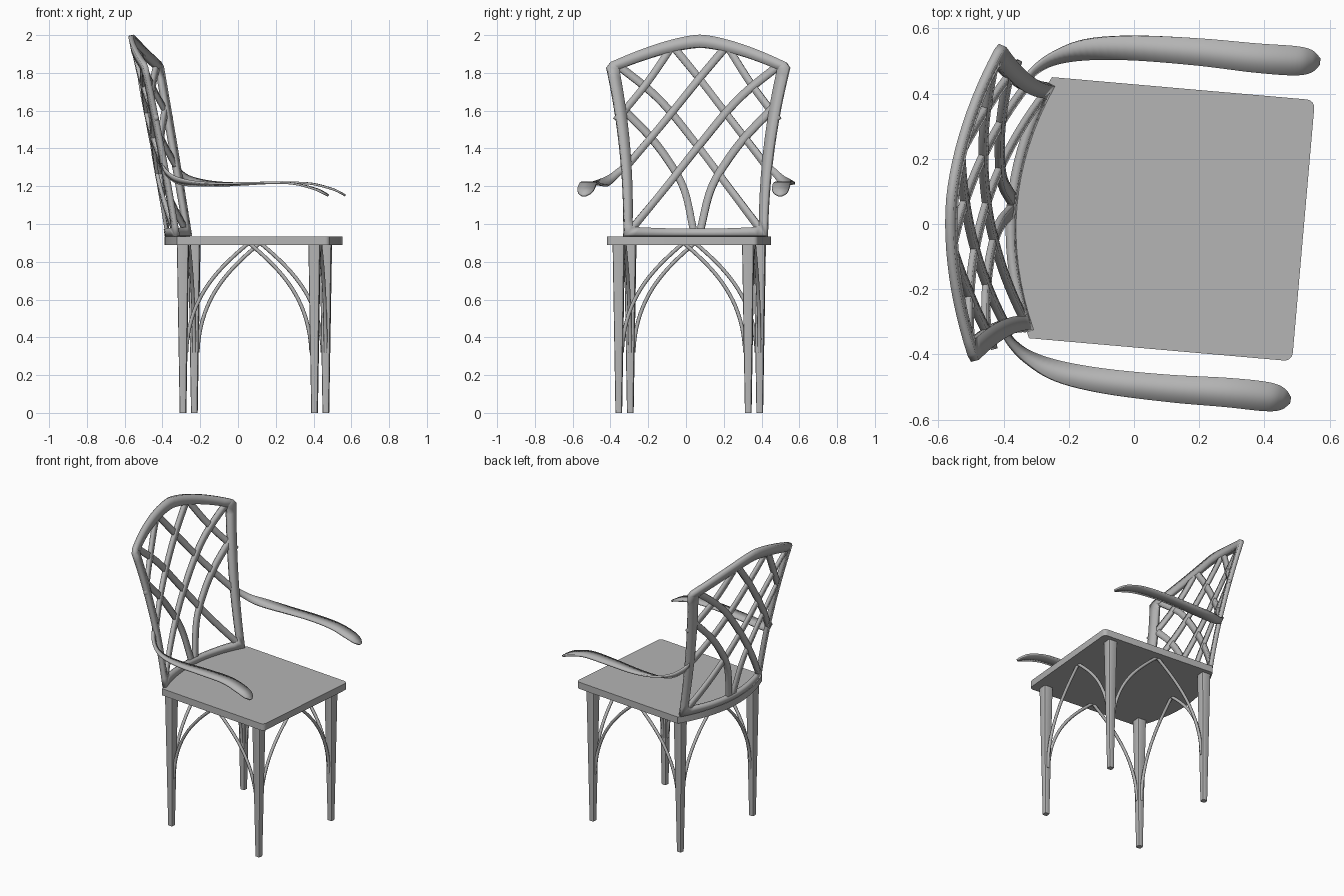
import bpy, bmesh, math
from mathutils import Vector
from mathutils.geometry import interpolate_bezier

if "Cube" in bpy.data.objects:
    bpy.data.objects.remove(bpy.data.objects["Cube"])

GREY = (0.46, 0.46, 0.46, 1)
mat = bpy.data.materials.new("plain grey")
mat.use_nodes = True
mat.diffuse_color = GREY
mat.node_tree.nodes["Principled BSDF"].inputs["Base Color"].default_value = GREY

SEAT_TOP = 0.935
SEAT_MID = 0.0875      # middle of the leg frame, front to back


def finish(name, data, angle=35):
    """Link the part, turn it with the whole chair and shade it."""
    ob = bpy.data.objects.new(name, data)
    bpy.context.collection.objects.link(ob)
    data.materials.append(mat)
    ob.rotation_euler.z = math.radians(-5)
    ob.location.y = 0.025
    bpy.ops.object.select_all(action='DESELECT')
    ob.select_set(True)
    bpy.context.view_layer.objects.active = ob
    if ob.type == 'MESH':
        bpy.ops.object.shade_smooth_by_angle(angle=math.radians(angle))
    return ob


def band(name, side_a, side_b, thickness, closed=False):
    """Strip of quads between two rows of points, given a thickness."""
    bm = bmesh.new()
    a = [bm.verts.new(p) for p in side_a]
    b = [bm.verts.new(p) for p in side_b]
    n = len(a)
    for i in range(n if closed else n - 1):
        j = (i + 1) % n
        bm.faces.new((a[i], a[j], b[j], b[i]))
    bmesh.ops.recalc_face_normals(bm, faces=bm.faces)
    me = bpy.data.meshes.new(name)
    bm.to_mesh(me)
    bm.free()
    ob = finish(name, me)
    mod = ob.modifiers.new("thickness", 'SOLIDIFY')
    mod.thickness = thickness
    mod.offset = 0
    mod.use_even_offset = True
    return ob


def spline(points, steps=8):
    """Smooth path through points of any dimension."""
    pts = [Vector(p) for p in points]
    pts = [pts[0] * 2 - pts[1]] + pts + [pts[-1] * 2 - pts[-2]]
    out = []
    for p0, p1, p2, p3 in zip(pts, pts[1:], pts[2:], pts[3:]):
        for i in range(steps):
            t = i / steps
            out.append((p1 * 2 + (p2 - p0) * t + (p0 * 2 - p1 * 5 + p2 * 4 - p3) * t * t
                        + (p1 * 3 - p0 - p2 * 3 + p3) * t ** 3) / 2)
    return out + [pts[-2]]


# Curved, leaning surface that carries the backrest
def half_width(z):
    return 0.38 + 0.107 * ((z - SEAT_TOP) / 0.9) ** 2


def on_back(v, z):
    t = z - SEAT_TOP
    return Vector((-0.373 - 0.16 * t - 0.02 * t * t + 0.085 * (v / half_width(min(z, 1.84))) ** 2, v, z))


# Seat: straight front with small round corners, bowed back edge
def seat():
    front, side, r = 0.522, 0.402, 0.025
    outline = []
    for k in range(5):
        a = math.radians(22.5 * k)
        outline.append((front - r + r * math.sin(a), -side + r - r * math.cos(a)))
    outline += [(x, -y) for x, y in reversed(outline)]
    for k in range(17):
        v = side * (1 - k / 8)
        outline.append((-0.388 + 0.1 * (v / side) ** 2, v))
    bm = bmesh.new()
    base = bm.faces.new([bm.verts.new((x, y, 0.89)) for x, y in outline])
    top = bmesh.ops.extrude_face_region(bm, geom=[base])["geom"]
    bmesh.ops.translate(bm, vec=(0, 0, SEAT_TOP - 0.89),
                        verts=[g for g in top if isinstance(g, bmesh.types.BMVert)])
    bmesh.ops.recalc_face_normals(bm, faces=bm.faces)
    me = bpy.data.meshes.new("seat")
    bm.to_mesh(me)
    bm.free()
    finish("seat", me)


# Leg: tapered square post with rounded edges
def leg(name, x, y):
    bm = bmesh.new()
    bmesh.ops.create_cube(bm, size=1)
    for v in bm.verts:
        half = 0.031 if v.co.z > 0 else 0.017
        v.co = (x + math.copysign(half, v.co.x), y + math.copysign(half, v.co.y),
                0.9 if v.co.z > 0 else 0)
    upright = [e for e in bm.edges if abs(e.verts[0].co.z - e.verts[1].co.z) > 0.5]
    bmesh.ops.bevel(bm, geom=upright, offset=0.008, segments=2, profile=0.5, affect='EDGES')
    me = bpy.data.meshes.new(name)
    bm.to_mesh(me)
    bm.free()
    finish(name, me)


# Arched rod from a leg to the middle of the seat edge
def brace(name, foot, crown):
    def at(k, z):
        return Vector((*Vector(foot).lerp(Vector(crown), k), z))
    pts = interpolate_bezier(at(0.05, 0.32), at(0.08, 0.62), at(0.56, 0.77), at(1, 0.9), 20)
    cu = bpy.data.curves.new(name, 'CURVE')
    cu.dimensions = '3D'
    cu.bevel_depth = 0.01
    cu.bevel_resolution = 2
    cu.use_fill_caps = True
    sp = cu.splines.new('POLY')
    sp.points.add(len(pts) - 1)
    for p, co in zip(sp.points, pts):
        p.co = (*co, 1)
    sp.use_smooth = True
    finish(name, cu)


# Backrest frame: outer and inner outlines, mirrored about the middle
def back_frame():
    outer, inner = [], []
    for k in range(8):                       # bottom rail
        outer.append((0.38 * k / 8, SEAT_TOP))
        inner.append((0.34 * k / 8, 0.973 + 0.01 * (k / 8) ** 2))
    for k in range(17):                      # side post
        z, zi = SEAT_TOP + 0.895 * k / 16, 0.983 + 0.835 * k / 16
        outer.append((half_width(z), z))
        inner.append((half_width(zi) - 0.04 - 0.02 * k / 16, zi))
    for k in range(13):                      # crest rail
        s = 1 - k / 12
        outer.append((0.468 * s, 2 - 0.145 * s ** 1.5))
        inner.append((0.422 * s, 1.935 - 0.117 * s ** 1.5))
    loops = []
    for half in (outer, inner):
        loop = half + [(-v, z) for v, z in reversed(half[1:-1])]
        loops.append([on_back(v, z) for v, z in loop])
    band("back_frame", *loops, 0.026, closed=True)


# Lattice bar: flat strip following the back surface
def lattice_bar(name, path, side, thickness):
    pts = spline([(v * side, z) for v, z in path])
    a, b = [], []
    for i, p in enumerate(pts):
        d = (pts[min(i + 1, len(pts) - 1)] - pts[max(i - 1, 0)]).normalized()
        n = Vector((-d.y, d.x)) * 0.019
        a.append(on_back(*(p + n)))
        b.append(on_back(*(p - n)))
    band(name, a, b, thickness)


# Armrest: ribbon that untwists from the post and droops to a round tip
# path columns: forward, sideways, height, half width, twist
ARM = [(-0.365, 0.385, 1.3, 0.022, 1.2), (-0.34, 0.42, 1.268, 0.022, 1.1),
       (-0.285, 0.46, 1.232, 0.025, 0.8), (-0.19, 0.495, 1.214, 0.033, 0.35),
       (-0.045, 0.513, 1.211, 0.038, 0.1), (0.155, 0.518, 1.218, 0.042, 0),
       (0.33, 0.515, 1.215, 0.045, 0), (0.45, 0.517, 1.187, 0.045, 0),
       (0.5, 0.52, 1.165, 0.034, 0), (0.525, 0.522, 1.15, 0.01, 0)]


def armrest(name, side):
    rows = spline(ARM, 6)
    a, b = [], []
    for i, row in enumerate(rows):
        p = Vector(row[:3])
        d = Vector(rows[min(i + 1, len(rows) - 1)][:3]) - Vector(rows[max(i - 1, 0)][:3])
        flat = Vector((-d.y, d.x, 0)).normalized()
        w = (flat * math.cos(row[4]) + Vector((0, 0, math.sin(row[4])))) * row[3]
        for out, q in ((a, p + w), (b, p - w)):
            out.append((q.x, q.y * side, q.z))
    band(name, a, b, 0.011)


BARS = {
    "long": [(-0.36, 0.95), (-0.17, 1.19), (0, 1.41), (0.21, 1.66), (0.44, 1.85)],
    "fan": [(0.015, 0.95), (0.07, 1.18), (0.16, 1.34), (0.27, 1.48), (0.43, 1.64)],
    "upper": [(-0.385, 1.29), (-0.19, 1.53), (0, 1.77), (0.15, 1.95)],
    "short": [(-0.43, 1.55), (-0.28, 1.74), (-0.14, 1.95)],
}

seat()
back_frame()
for label, side in (("left", 1), ("right", -1)):
    armrest("armrest_" + label, side)
    for kind, path in BARS.items():
        lattice_bar(f"lattice_{kind}_{label}", path, side, 0.02 if side > 0 else 0.018)
    for place, x in (("front", 0.437), ("back", -0.262)):
        y = 0.344 * side
        leg(f"{place}_leg_{label}", x, y)
        brace(f"side_brace_{place}_{label}", (x, y), (SEAT_MID, y))
        brace(f"cross_brace_{place}_{label}", (x, y), (x, 0))
